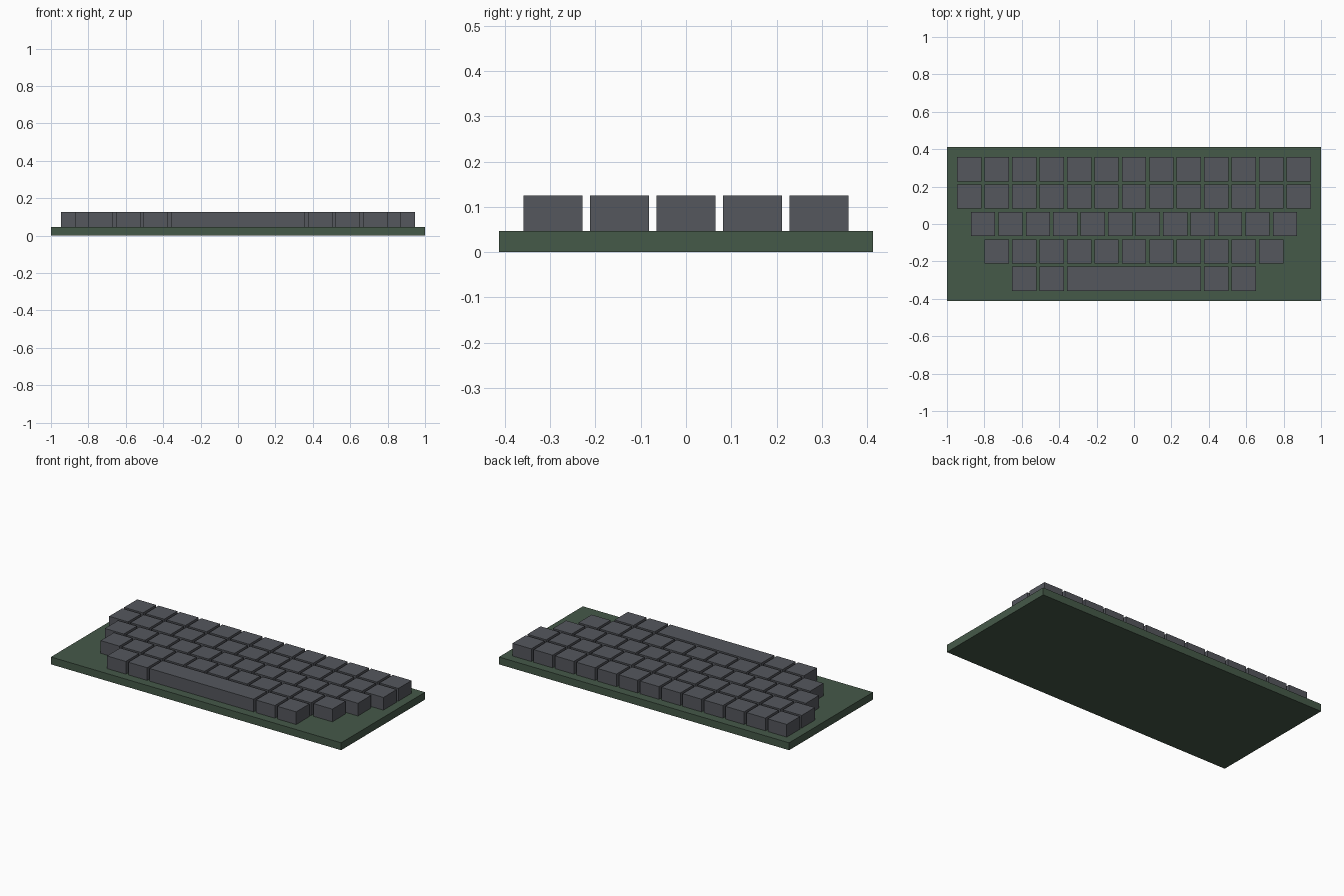
import bpy

if "Cube" in bpy.data.objects:
    bpy.data.objects.remove(bpy.data.objects["Cube"])

PITCH, KEY = 0.1467, 0.13
PLATE_TOP, KEY_TOP = 0.046, 0.125


def material(name, rgb):
    mat = bpy.data.materials.new(name)
    mat.diffuse_color = (*rgb, 1)
    mat.use_nodes = True
    mat.node_tree.nodes["Principled BSDF"].inputs["Base Color"].default_value = mat.diffuse_color
    return mat


def box(name, x, y, z0, z1, width, depth, mat):
    bpy.ops.mesh.primitive_cube_add(size=1, location=(x, y, (z0 + z1) / 2))
    obj = bpy.context.object
    obj.name = name
    obj.scale = (width, depth, z1 - z0)
    bpy.ops.object.transform_apply(location=False, rotation=False, scale=True)
    obj.data.materials.append(mat)


plate_mat = material("dark_green", (0.06, 0.10, 0.066))
key_mat = material("dark_grey", (0.09, 0.095, 0.11))

# Base plate
box("base_plate", 0, 0, 0, PLATE_TOP, 2, 0.826, plate_mat)

# Centred key rows, back to front
for row, count in enumerate((13, 13, 12, 11)):
    for i in range(count):
        x = (i - (count - 1) / 2) * PITCH
        box(f"key_row{row + 1}_{i + 1}", x, (2 - row) * PITCH,
            PLATE_TOP, KEY_TOP, KEY, KEY, key_mat)

# Front row: space bar five keys wide with two keys on each side
front_y = -2 * PITCH
box("space_bar", 0, front_y, PLATE_TOP, KEY_TOP, 4 * PITCH + KEY, KEY, key_mat)
for slot in (-4, -3, 3, 4):
    box(f"front_key_{slot}", slot * PITCH, front_y,
        PLATE_TOP, KEY_TOP, KEY, KEY, key_mat)
